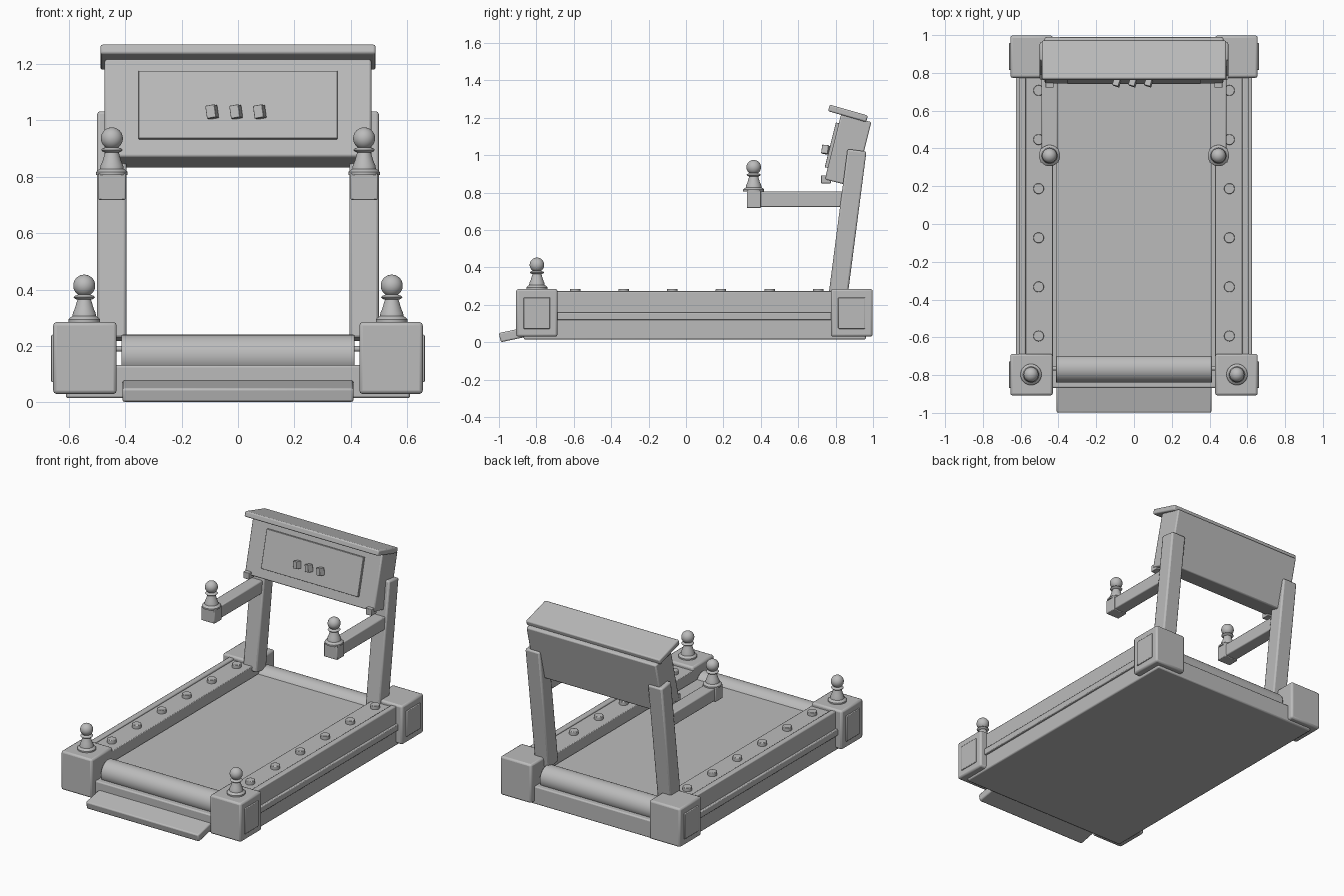
import bpy, bmesh, math
from mathutils import Matrix, Vector

if "Cube" in bpy.data.objects:
    bpy.data.objects.remove(bpy.data.objects["Cube"])

grey = bpy.data.materials.new("plain grey")
grey.diffuse_color = (0.5, 0.5, 0.5, 1)
grey.use_nodes = True
grey.node_tree.nodes["Principled BSDF"].inputs["Base Color"].default_value = grey.diffuse_color


def finish(bm, name, bevel=0.0):
    bmesh.ops.recalc_face_normals(bm, faces=bm.faces)
    me = bpy.data.meshes.new(name)
    bm.to_mesh(me)
    bm.free()
    me.materials.append(grey)
    ob = bpy.data.objects.new(name, me)
    bpy.context.collection.objects.link(ob)
    if bevel:
        m = ob.modifiers.new("bevel", 'BEVEL')
        m.width, m.segments, m.limit_method = bevel, 2, 'ANGLE'
    bpy.ops.object.select_all(action='DESELECT')
    ob.select_set(True)
    bpy.context.view_layer.objects.active = ob
    bpy.ops.object.shade_smooth_by_angle(angle=math.radians(35))
    return ob


def box(name, centre, size, rot=(0, 0, 0), bevel=0.0):
    bm = bmesh.new()
    bmesh.ops.create_cube(bm, size=1)
    r = Matrix.Rotation(math.radians(rot[0]), 4, 'X') \
        @ Matrix.Rotation(math.radians(rot[1]), 4, 'Y') \
        @ Matrix.Rotation(math.radians(rot[2]), 4, 'Z')
    bm.transform(Matrix.Translation(centre) @ r @ Matrix.Diagonal((*size, 1)))
    return finish(bm, name, bevel)


def span(name, x, y, z, bevel=0.0):
    lo, hi = zip(x, y, z)
    return box(name, [(a + b) / 2 for a, b in zip(lo, hi)],
               [b - a for a, b in zip(lo, hi)], bevel=bevel)


def mirrored(name, x, y, z, bevel=0.0):
    span(name + "_right", x, y, z, bevel)
    span(name + "_left", (-x[1], -x[0]), y, z, bevel)


def cylinder(name, centre, radius, depth, axis='Z', bevel=0.0):
    bm = bmesh.new()
    bmesh.ops.create_cone(bm, cap_ends=True, segments=32, radius1=radius,
                          radius2=radius, depth=depth)
    r = Matrix.Rotation(math.pi / 2, 4, 'Y') if axis == 'X' else Matrix()
    bm.transform(Matrix.Translation(centre) @ r)
    return finish(bm, name, bevel)


def finial(name, x, y, z):
    # turned knob: stepped foot, tapering neck, collar and ball
    prof = [(0, 0), (0.056, 0), (0.056, 0.010), (0.050, 0.017), (0.042, 0.022),
            (0.040, 0.034), (0.033, 0.050), (0.026, 0.074), (0.024, 0.080),
            (0.034, 0.084), (0.038, 0.089), (0.034, 0.094), (0.022, 0.098)]
    for i in range(15):
        a = math.radians(-60 + 150 * i / 14)
        prof.append((0.039 * math.cos(a), 0.130 + 0.039 * math.sin(a)))
    bm = bmesh.new()
    vs = [bm.verts.new((r, 0, h)) for r, h in prof]
    es = [bm.edges.new(p) for p in zip(vs, vs[1:])]
    bmesh.ops.spin(bm, geom=vs + es, cent=(0, 0, 0), axis=(0, 0, 1),
                   angle=2 * math.pi, steps=32)
    bmesh.ops.remove_doubles(bm, verts=bm.verts, dist=1e-5)
    bm.transform(Matrix.Translation((x, y, z)))
    return finish(bm, name)


# base deck, running belt and rollers
span("base", (-0.61, 0.61), (-0.868, 0.962), (0.015, 0.132), 0.008)
span("belt", (-0.412, 0.412), (-0.77, 0.86), (0.125, 0.205))
for label, y in (("front", -0.765), ("back", 0.86)):
    cylinder(label + "_roller", (0, y, 0.165), 0.075, 0.826, 'X', 0.004)
    cylinder(label + "_axle", (0, y, 0.19), 0.01, 0.88, 'X')

# sloping step at the front
box("front_step", (0, -0.922, 0.0405), (0.82, 0.15, 0.05), (12, 0, 0), 0.008)

# side rails with outer lip, rib and studs
mirrored("rail", (0.43, 0.58), (-0.80, 0.88), (0.12, 0.262), 0.004)
mirrored("rail_lip", (0.573, 0.61), (-0.80, 0.88), (0.12, 0.273), 0.006)
mirrored("rail_rib", (0.60, 0.625), (-0.80, 0.88), (0.118, 0.16), 0.005)
for s in (-1, 1):
    for i in range(6):
        cylinder("stud", (0.505 * s, -0.593 + 0.26 * i, 0.27), 0.028, 0.032,
                 bevel=0.003)

# corner blocks with raised side plates
for label, y0, y1 in (("front", -0.908, -0.687), ("back", 0.774, 0.998)):
    mirrored(label + "_block", (0.43, 0.655), (y0, y1), (0.03, 0.285), 0.012)
    mirrored(label + "_block_plate", (0.64, 0.662), (y0 + 0.04, y1 - 0.04),
             (0.072, 0.24), 0.004)

# leaning uprights, handles and finials
lean = -7.4
for s in (-1, 1):
    side = "right" if s > 0 else "left"
    box("upright_" + side, (0.447 * s, 0.862, 0.625), (0.104, 0.102, 0.81),
        (lean, 0, 0), 0.01)
    finial("front_finial_" + side, 0.545 * s, -0.797, 0.284)
    finial("handle_finial_" + side, 0.447 * s, 0.362, 0.806)
mirrored("handle", (0.405, 0.489), (0.38, 0.86), (0.724, 0.807), 0.006)
mirrored("handle_end", (0.399, 0.495), (0.325, 0.4), (0.718, 0.812), 0.004)

# tilted console with top cap and screen plate
tilt = math.radians(-14)
mid = Vector((0, 0.8665, 1.024))


def on_console(x, y, z):
    return mid + Matrix.Rotation(tilt, 3, 'X') @ Vector((x, y, z))


box("console", mid, (0.945, 0.167, 0.358), (-14, 0, 0), 0.008)
box("console_cap", (0, 0.866, 1.224), (0.976, 0.212, 0.036), (-16, 0, 0), 0.008)
box("screen", on_console(0, -0.09, 0.008), (0.705, 0.02, 0.246), (-14, 0, 0), 0.002)

# three skewed buttons and two small lugs below the console
for x in (-0.092, -0.007, 0.077):
    box("button", (x, 0.747, 1.03), (0.034, 0.036, 0.046), (-8, -8, -18), 0.002)
mirrored("console_lug", (0.425, 0.468), (0.722, 0.775), (0.85, 0.893), 0.003)
